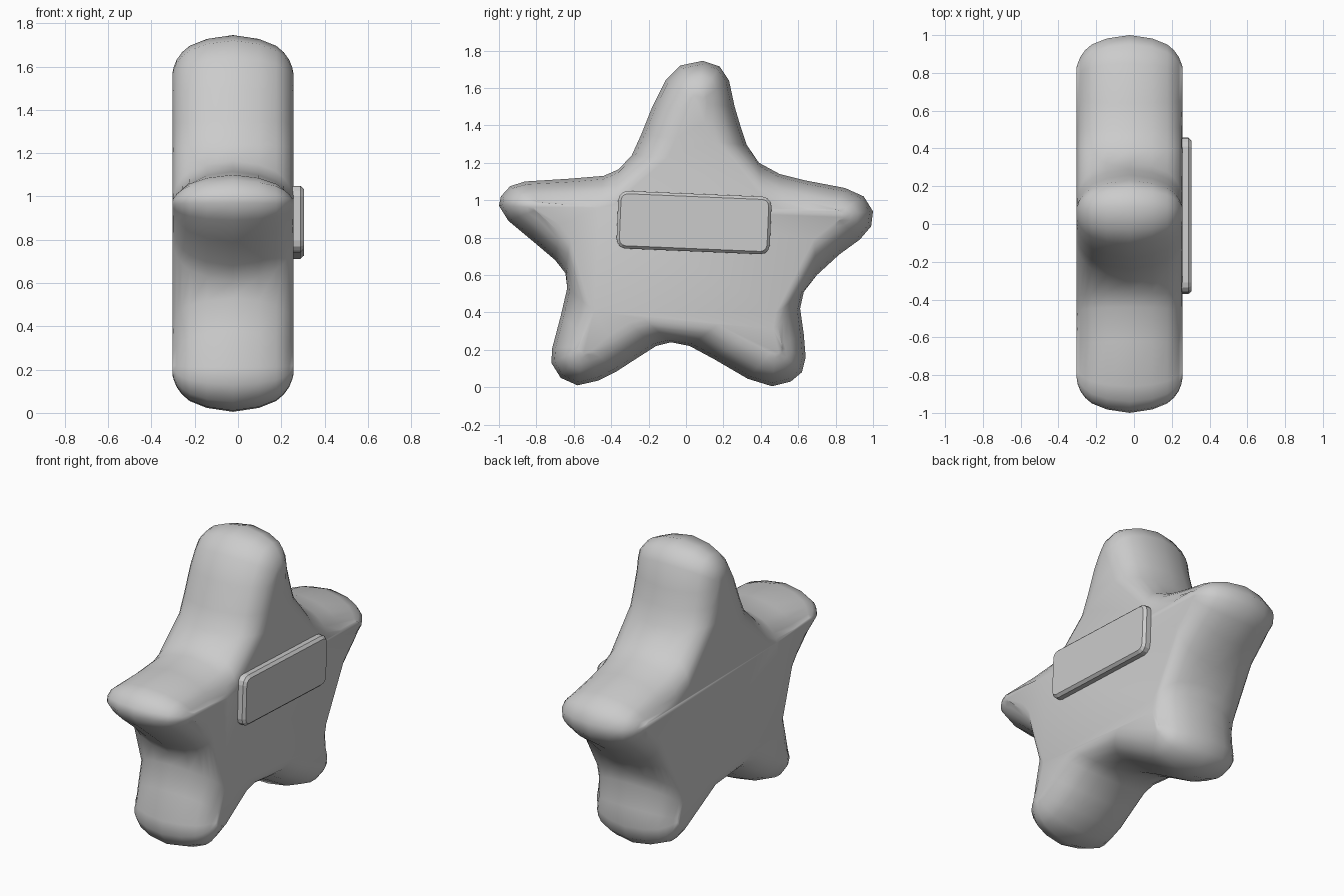
import bpy, bmesh, math
from mathutils import Vector

if "Cube" in bpy.data.objects:
    bpy.data.objects.remove(bpy.data.objects["Cube"])

# Star outline in the y-z plane, clockwise from the top point
OUTLINE = [(.09, 1.745), (.18, 1.715), (.23, 1.64), (.26, 1.5), (.29, 1.4), (.325, 1.295),
           (.39, 1.2), (.5, 1.14), (.64, 1.105), (.85, 1.065), (.95, 1.02), (1, .94), (.99, .86),
           (.93, .79), (.82, .71), (.7, .6), (.63, .51), (.61, .42), (.63, .28), (.64, .16),
           (.62, .08), (.56, .03), (.46, .005), (.33, .045), (.15, .15), (.02, .22),
           (-.08, .24), (-.16, .22), (-.27, .15), (-.37, .085), (-.47, .035), (-.58, .01),
           (-.67, .05), (-.72, .13), (-.715, .21), (-.67, .38), (-.635, .53), (-.645, .61),
           (-.7, .68), (-.83, .79), (-.95, .89), (-1, .97), (-.99, 1.02), (-.94, 1.075),
           (-.86, 1.1), (-.62, 1.115), (-.44, 1.13), (-.36, 1.165), (-.29, 1.24),
           (-.24, 1.35), (-.18, 1.5), (-.11, 1.64), (-.03, 1.72)]
HUB = Vector((0, .85))
TIPS = [Vector(t) for t in [(.06, 1.52), (.79, .92), (.48, .22), (-.54, .22), (-.77, .96)]]
# Rounded side: (offset from mid thickness, inset from outline)
HALF = [(0, 0), (.12, .018), (.2, .05), (.235, .08), (.26, .115), (.274, .15), (.28, .19)]
PROFILE = [(-x, d) for x, d in reversed(HALF[1:])] + HALF
MID_X = -.0235


def nearest_on_arms(p):
    best = None
    for tip in TIPS:
        arm = tip - HUB
        t = max(0, min(1, (p - HUB).dot(arm) / arm.length_squared))
        q = HUB + arm * t
        if best is None or (q - p).length < (best - p).length:
            best = q
    return best


def make_object(name, bm):
    bmesh.ops.recalc_face_normals(bm, faces=bm.faces[:])
    mesh = bpy.data.meshes.new(name)
    bm.to_mesh(mesh)
    bm.free()
    obj = bpy.data.objects.new(name, mesh)
    bpy.context.collection.objects.link(obj)
    return obj


def loft(rings):
    bm = bmesh.new()
    loops = [[bm.verts.new(p) for p in ring] for ring in rings]
    n = len(loops[0])
    for a, b in zip(loops, loops[1:]):
        for i in range(n):
            j = (i + 1) % n
            bm.faces.new((a[i], a[j], b[j], b[i]))
    bm.faces.new(loops[0])
    bm.faces.new(loops[-1])
    return bm


# Star body: outline rings shrunk towards the arm centre lines
rings = []
for x, inset in PROFILE:
    ring = []
    for c in OUTLINE:
        p = Vector(c)
        to_arm = nearest_on_arms(p) - p
        q = p + to_arm * min(.8, inset / to_arm.length)
        ring.append((MID_X + x, q.x, q.y))
    rings.append(ring)
star = make_object("star_body", loft(rings))
for poly in star.data.polygons:
    poly.use_smooth = True

# Name plate: tilted rounded rectangle with a chamfered front rim
def plate_ring(x, w, h, r):
    ring = []
    for k, (sy, sz) in enumerate([(1, 1), (-1, 1), (-1, -1), (1, -1)]):
        for s in range(4):
            a = math.radians(90 * k + 30 * s)
            y = sy * (w / 2 - r) + r * math.cos(a)
            z = sz * (h / 2 - r) + r * math.sin(a)
            t = math.radians(-2.4)
            ring.append((x, .043 + y * math.cos(t) - z * math.sin(t),
                         .88 + y * math.sin(t) + z * math.cos(t)))
    return ring


plate = make_object("plate", loft([plate_ring(.22, .82, .308, .05),
                                   plate_ring(.288, .82, .308, .05),
                                   plate_ring(.304, .79, .278, .035)]))
